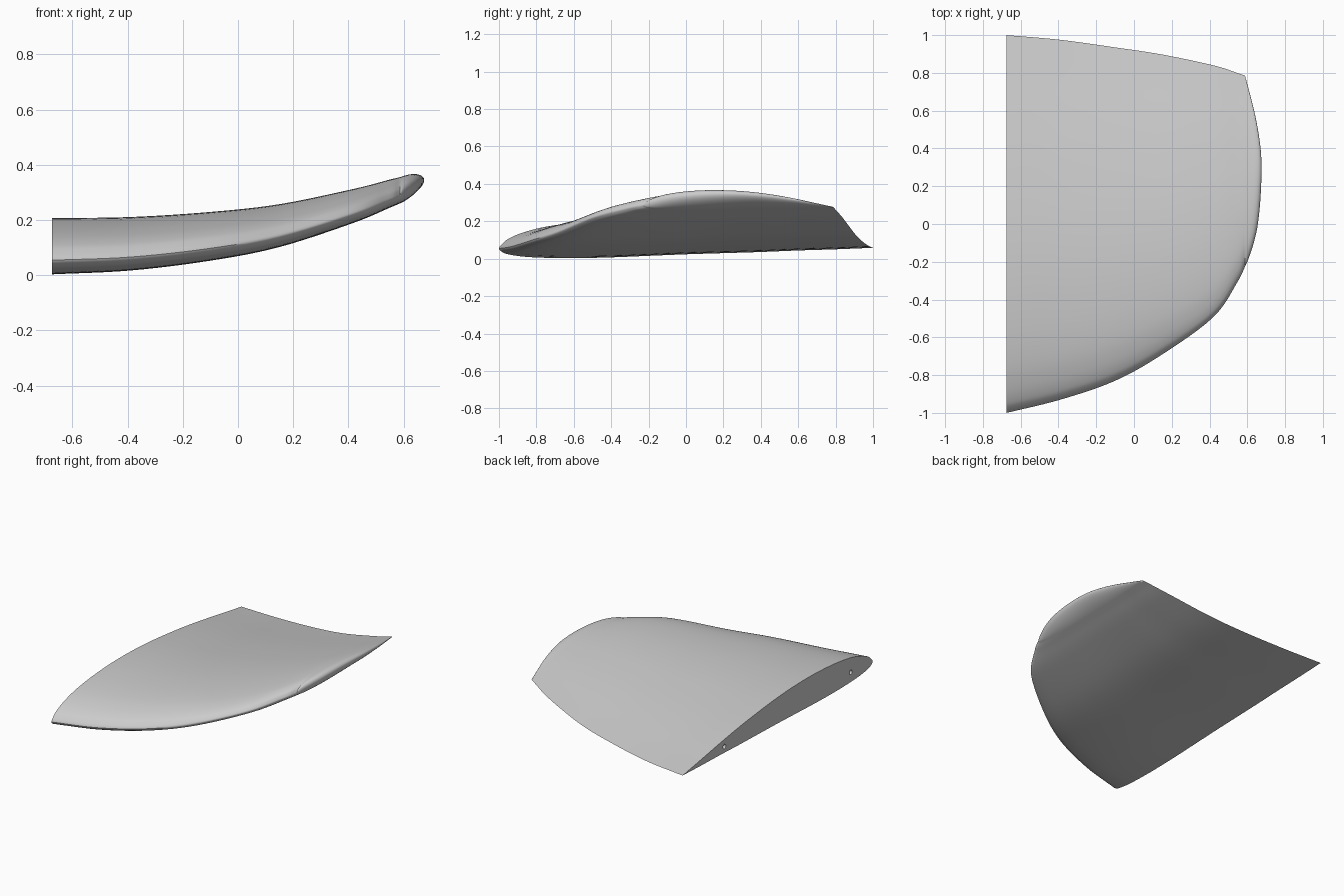
import bpy
import bmesh
import math
from mathutils import Vector, Matrix

default_cube = bpy.data.objects.get("Cube")
if default_cube:
    bpy.data.objects.remove(default_cube, do_unlink=True)

# Airfoil: chord fraction, upper height, lower height, tip cap overhang
AIRFOIL = [
    (0, .25, .25, 0), (.0125, .41, .14, .006), (.03, .53, .09, .014),
    (.065, .67, .04, .027), (.12, .81, .01, .045), (.2, .92, 0, .064),
    (.3, .985, .02, .077), (.4, .99, .06, .084), (.5, .945, .1, .087),
    (.6, .855, .13, .084), (.7, .74, .16, .071), (.8, .595, .2, .052),
    (.9, .43, .23, .027), (1, .27, .27, 0),
]

# Span stations: x, leading edge y, trailing edge y, underside z, thickness
STATIONS = [
    (-.675, -1, 1, .003, .205), (-.39, -.93, .975, .017, .195),
    (-.1, -.83, .935, .053, .178), (.15, -.69, .897, .103, .157),
    (.42, -.493, .84, .192, .125), (.546, -.31, .8, .245, .105),
    (.588, -.225, .785, .263, .097),
]
TIP_SLOPE = .42
TWIST = .12


def smooth_path(points, steps):
    """Catmull-Rom curve through rows of numbers."""
    rows = [Vector(p) for p in points]
    rows = [rows[0] * 2 - rows[1]] + rows + [rows[-1] * 2 - rows[-2]]
    path = []
    for a, b, c, d in zip(rows, rows[1:], rows[2:], rows[3:]):
        for k in range(steps):
            t = k / steps
            path.append(b + (c - a) * (t / 2)
                        + (a * 2 - b * 5 + c * 4 - d) * (t * t / 2)
                        + (b * 3 - a - c * 3 + d) * (t ** 3 / 2))
    path.append(rows[-2])
    return path


def add_grid(bm, rows):
    """Quad surface through equally long rows of points."""
    grid = [[bm.verts.new(p) for p in row] for row in rows]
    for r, s in zip(grid, grid[1:]):
        for i in range(len(r) - 1):
            bm.faces.new((r[i], r[i + 1], s[i + 1], s[i]))
    return grid


def section(station, loop):
    """Airfoil loop placed at one station along the span."""
    x, lead, trail, base, thick = station
    span = (x - STATIONS[0][0]) / (STATIONS[-1][0] - STATIONS[0][0])
    twist = TWIST * span ** 3
    return [Vector((x, lead + (trail - lead) * c, base + thick * (h - twist * c)))
            for c, h, _ in loop]


def make_wing(material):
    # Loop runs trailing edge, over the top, round the nose, back underneath
    upper = [(c, u, o) for c, u, _, o in reversed(AIRFOIL)]
    lower = [(c, l, o) for c, _, l, o in AIRFOIL[1:]]
    loop = smooth_path(upper + lower, 4)
    rings = [section(s, loop) for s in smooth_path(STATIONS, 6)]

    bm = bmesh.new()
    grid = add_grid(bm, rings)
    bm.faces.new(grid[0][:-1])  # flat root face

    # Rounded tip cap: half ellipses from upper to lower skin
    tip = rings[-1]
    half = len(loop) // 2 + 1
    steps = 16
    rows = []
    for j in range(steps + 1):
        angle = math.pi * j / steps
        row = []
        for i in range(half):
            top, bottom = tip[i], tip[-1 - i]
            reach = loop[i][2] * math.sin(angle)
            p = (top + bottom) / 2 + (top - bottom) / 2 * math.cos(angle)
            row.append(p + Vector((reach, 0, reach * TIP_SLOPE)))
        rows.append(row)
    add_grid(bm, rows)

    bmesh.ops.remove_doubles(bm, verts=bm.verts, dist=1e-5)
    bmesh.ops.recalc_face_normals(bm, faces=bm.faces)
    mesh = bpy.data.meshes.new("wing_panel")
    bm.to_mesh(mesh)
    bm.free()
    mesh.materials.append(material)
    wing = bpy.data.objects.new("wing_panel", mesh)
    bpy.context.collection.objects.link(wing)
    return wing


def drill(wing, y, z, radius=.015, depth=.15):
    """Blind dowel hole in the root face."""
    bpy.ops.mesh.primitive_cylinder_add(
        vertices=24, radius=radius, depth=depth * 2,
        location=(STATIONS[0][0], y, z), rotation=(0, math.pi / 2, 0))
    cutter = bpy.context.object
    cutter.name = "dowel_hole_cutter"
    cutter.hide_render = True
    cut = wing.modifiers.new("dowel_hole", 'BOOLEAN')
    cut.operation = 'DIFFERENCE'
    cut.solver = 'EXACT'
    cut.object = cutter
    bpy.ops.object.select_all(action='DESELECT')
    bpy.context.view_layer.objects.active = wing
    wing.select_set(True)
    bpy.ops.object.modifier_apply(modifier=cut.name)
    bpy.data.objects.remove(cutter, do_unlink=True)


# Single light grey material
grey = bpy.data.materials.new("light_grey")
grey.use_nodes = True
color = (.6, .6, .6, 1)
grey.diffuse_color = color
grey.node_tree.nodes["Principled BSDF"].inputs["Base Color"].default_value = color

wing = make_wing(grey)
for y, z in ((-.77, .07), (.56, .083)):
    drill(wing, y, z)

bpy.context.view_layer.objects.active = wing
wing.select_set(True)
bpy.ops.object.shade_smooth_by_angle(angle=math.radians(35))
